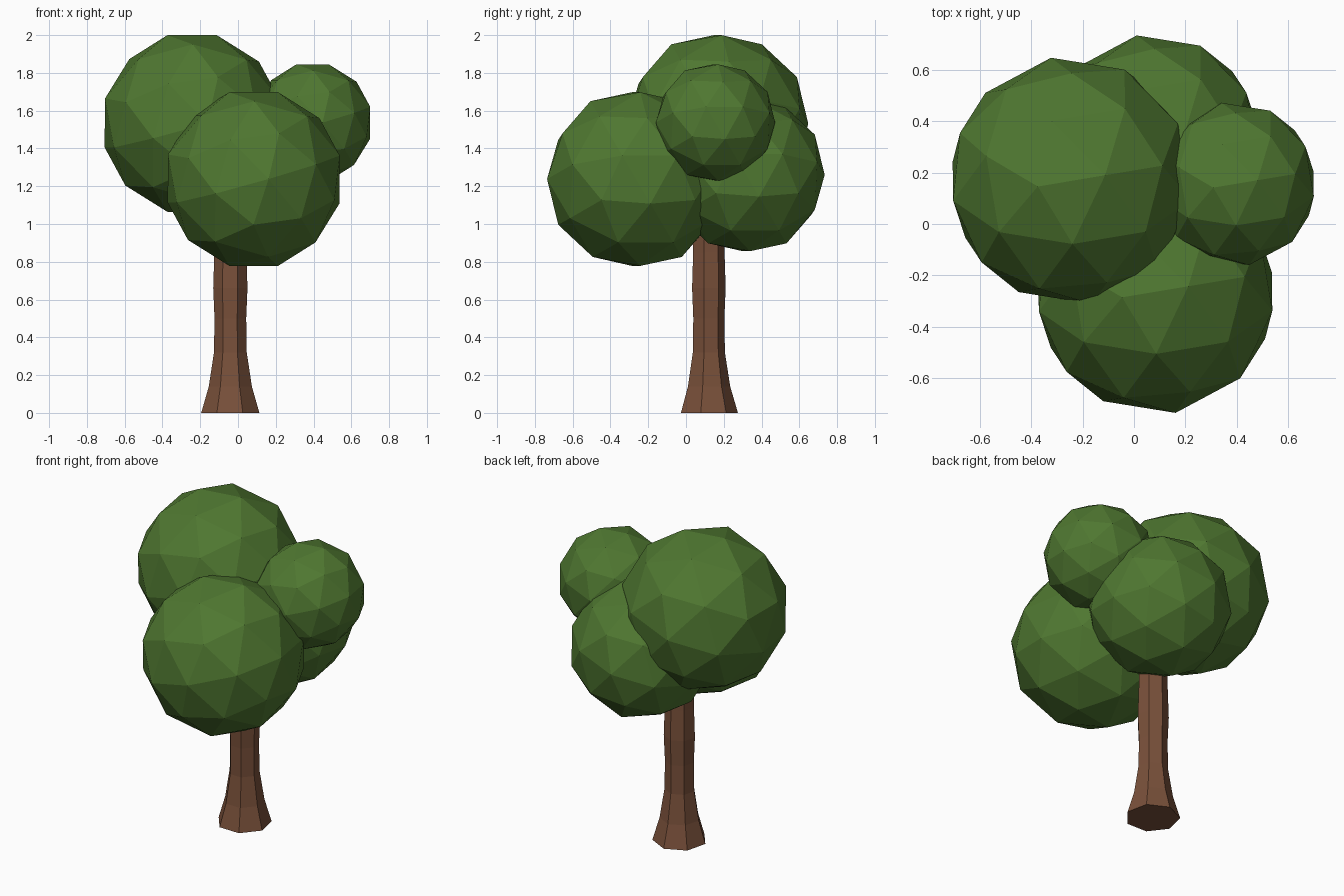
import bpy, bmesh, math
from mathutils import Matrix, Vector

if "Cube" in bpy.data.objects:
    bpy.data.objects.remove(bpy.data.objects["Cube"])


def material(name, color):
    mat = bpy.data.materials.new(name)
    mat.diffuse_color = (*color, 1)
    mat.use_nodes = True
    mat.node_tree.nodes["Principled BSDF"].inputs["Base Color"].default_value = mat.diffuse_color
    return mat


def finish(bm, name, mat):
    bmesh.ops.recalc_face_normals(bm, faces=bm.faces)
    mesh = bpy.data.meshes.new(name)
    bm.to_mesh(mesh)
    bm.free()
    mesh.materials.append(mat)
    obj = bpy.data.objects.new(name, mesh)
    bpy.context.collection.objects.link(obj)
    return obj


leaf_green = material("leaf green", (0.078, 0.185, 0.030))
bark_brown = material("bark brown", (0.190, 0.080, 0.042))

# Leaf clumps: low-poly spheres that all share one tilt
tilt = (Matrix.Rotation(math.radians(9.5), 4, 'Z')
        @ Matrix.Rotation(math.radians(-15.9), 4, 'Y'))
clumps = {
    "leaf_clump_left": ((-0.243, 0.168, 1.532), 0.486),
    "leaf_clump_front": ((0.083, -0.264, 1.238), 0.478),
    "leaf_clump_right": ((0.395, 0.156, 1.537), 0.32),
    "leaf_clump_back": ((0.08, 0.32, 1.26), 0.42),
}
for name, (center, radius) in clumps.items():
    bm = bmesh.new()
    bmesh.ops.create_icosphere(bm, subdivisions=2, radius=radius,
                               matrix=Matrix.Translation(center) @ tilt)
    finish(bm, name, leaf_green)

# Trunk: seven-sided rings, flared at the foot (height, radius)
SIDES = 7
profile = [(0, 0.158), (0.14, 0.117), (0.32, 0.089), (0.5, 0.086),
           (0.66, 0.093), (0.85, 0.087), (1.12, 0.085)]
bm = bmesh.new()
rings = []
for z, r in profile:
    ring = []
    for i in range(SIDES):
        a = math.radians(-27) + i * math.tau / SIDES
        ring.append(bm.verts.new(Vector((-0.04 + r * math.sin(a),
                                         0.117 - r * math.cos(a), z))))
    rings.append(ring)
for low, high in zip(rings, rings[1:]):
    for i in range(SIDES):
        j = (i + 1) % SIDES
        bm.faces.new((low[i], low[j], high[j], high[i]))
bm.faces.new(rings[0][::-1])
bm.faces.new(rings[-1])
finish(bm, "trunk", bark_brown)
